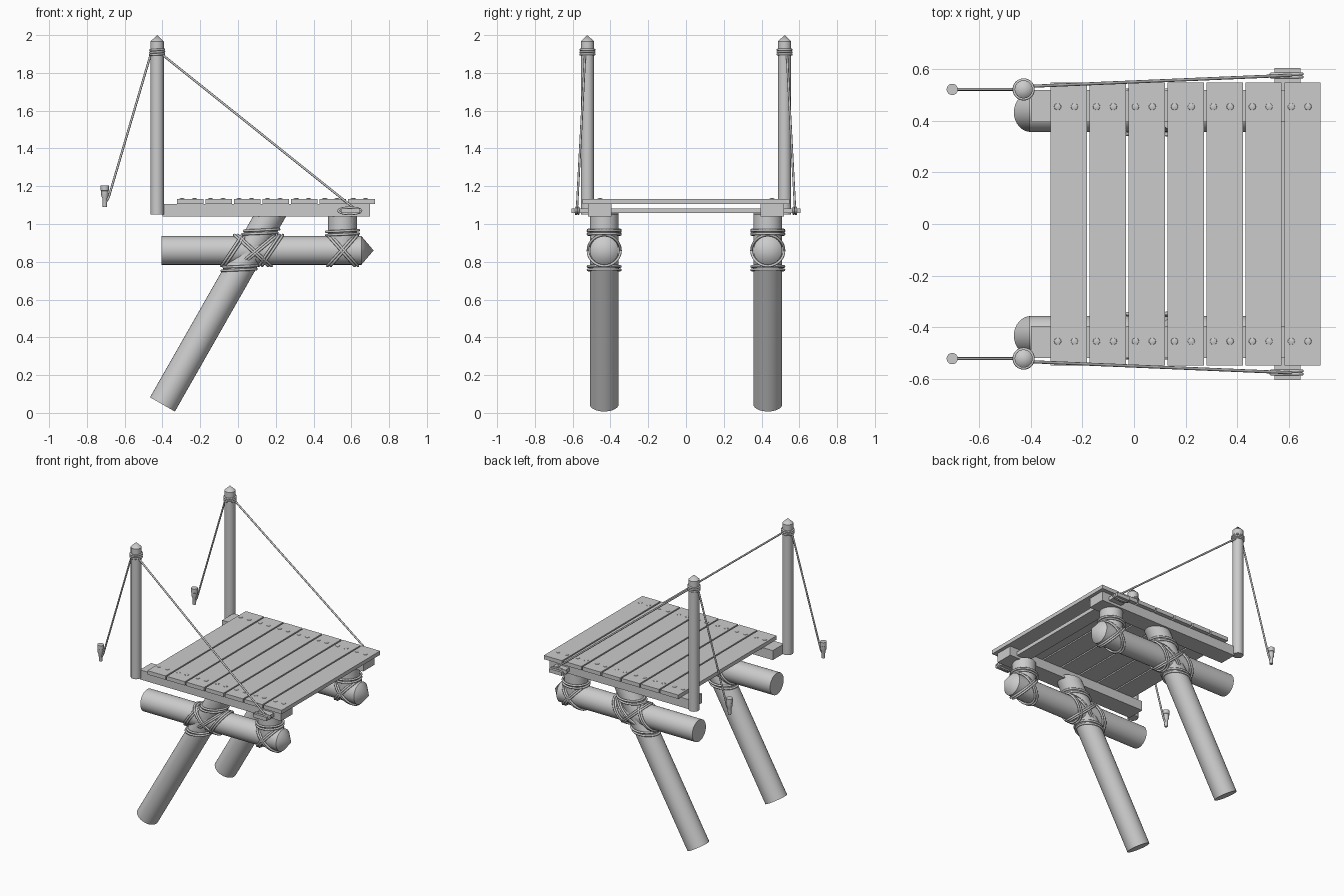
import bpy, bmesh
from math import sin, cos, pi, radians
from mathutils import Vector

cube = bpy.data.objects.get("Cube")
if cube:
    bpy.data.objects.remove(cube)

grey = bpy.data.materials.new("plain_grey")
grey.use_nodes = True
GREY = (0.6, 0.6, 0.6, 1)
grey.diffuse_color = GREY
grey.node_tree.nodes["Principled BSDF"].inputs["Base Color"].default_value = GREY


def finish(name, bm, smooth=True):
    bmesh.ops.recalc_face_normals(bm, faces=bm.faces)
    mesh = bpy.data.meshes.new(name)
    bm.to_mesh(mesh)
    bm.free()
    mesh.materials.append(grey)
    ob = bpy.data.objects.new(name, mesh)
    bpy.context.collection.objects.link(ob)
    if smooth:
        bpy.ops.object.select_all(action='DESELECT')
        ob.select_set(True)
        bpy.context.view_layer.objects.active = ob
        bpy.ops.object.shade_smooth_by_angle(angle=radians(35))
    return ob


def box(name, lo, hi):
    lo, hi = Vector(lo), Vector(hi)
    bm = bmesh.new()
    bmesh.ops.create_cube(bm, size=1)
    bmesh.ops.scale(bm, vec=hi - lo, verts=bm.verts)
    bmesh.ops.translate(bm, vec=(lo + hi) / 2, verts=bm.verts)
    return finish(name, bm, False)


def lathe(name, profile, start, axis, sides=32, cut_z=None):
    """Turn (radius, distance) points around an axis, with an optional level cut."""
    start = Vector(start)
    turn = Vector(axis).to_track_quat('Z', 'Y')
    bm = bmesh.new()
    rings = []
    for r, d in profile:
        rings.append([bm.verts.new(start + turn @ Vector((r * cos(a), r * sin(a), d)))
                      for a in (2 * pi * i / sides for i in range(sides))])
    for a, b in zip(rings, rings[1:]):
        for i in range(sides):
            j = (i + 1) % sides
            bm.faces.new((a[i], a[j], b[j], b[i]))
    bm.faces.new(rings[0])
    bm.faces.new(rings[-1])
    bmesh.ops.remove_doubles(bm, verts=bm.verts, dist=0.0001)
    if cut_z:
        cut = bmesh.ops.bisect_plane(bm, geom=bm.verts[:] + bm.edges[:] + bm.faces[:],
                                     plane_co=(0, 0, cut_z), plane_no=(0, 0, 1), clear_outer=True)
        edges = [e for e in cut["geom_cut"] if isinstance(e, bmesh.types.BMEdge)]
        bmesh.ops.contextual_create(bm, geom=edges)
    return finish(name, bm)


def rope(name, points, radius=0.007, closed=False):
    curve = bpy.data.curves.new(name, 'CURVE')
    curve.dimensions = '3D'
    curve.bevel_depth = radius
    curve.bevel_resolution = 2
    curve.use_fill_caps = True
    spline = curve.splines.new('POLY')
    spline.points.add(len(points) - 1)
    for p, co in zip(spline.points, points):
        p.co = (*co, 1)
    spline.use_cyclic_u = closed
    spline.use_smooth = True
    curve.materials.append(grey)
    ob = bpy.data.objects.new(name, curve)
    bpy.context.collection.objects.link(ob)
    return ob


def loop(name, centre, u, v, radius=0.007):
    """Closed elliptical rope spanned by the half-axes u and v."""
    c, u, v = Vector(centre), Vector(u), Vector(v)
    angles = [2 * pi * i / 36 for i in range(36)]
    return rope(name, [c + u * cos(a) + v * sin(a) for a in angles], radius, True)


# Deck planks with pairs of nails at both ends
for i in range(7):
    x = -0.323 + 0.151 * i
    box(f"plank_{i + 1}", (x, -0.548, 1.106), (x + 0.141, 0.548, 1.133))
    for s in (-1, 1):
        for dx in (0.027, 0.092):
            lathe("nail", [(0.015, 0), (0.013, 0.004), (0.006, 0.006)],
                  (x + dx, 0.455 * s, 1.131), (0, 0, 1), 10)

# Cross bar that holds the rope ends
box("cross_bar", (0.545, -0.605, 1.057), (0.645, 0.605, 1.083))

LOG_Z, R, WRAP = 0.86, 0.076, 0.086
LEG_START, LEG_DIR = Vector((-0.4, 0, 0.045)), Vector((0.495, 0, 0.869))

for s, side in ((-1, "front"), (1, "back")):
    y = 0.433 * s

    # Deck beam
    ys = sorted((0.395 * s, 0.52 * s))
    box(side + "_beam", (-0.4, ys[0], 1.04), (0.7, ys[1], 1.107))

    # Log, slanted leg and short upright
    lathe(side + "_log", [(R, 0), (R, 1.058), (0, 1.123)], (-0.405, y, LOG_Z), (1, 0, 0))
    lathe(side + "_leg", [(R, 0), (R, 1.3)], LEG_START + Vector((0, y, 0)), LEG_DIR, cut_z=1.06)
    lathe(side + "_short_upright", [(R, 0), (R, 0.19)], (0.553, y, LOG_Z), (0, 0, 1))

    # Lashings round the leg and the short upright
    for z in (0.757, 0.775, 0.95, 0.968):
        x = LEG_START.x + (z - LEG_START.z) * LEG_DIR.x / LEG_DIR.z
        loop(side + "_leg_lashing", (x, y, z), (0.092, 0, 0.004), (0, WRAP, 0))
    for z in (0.945, 0.963):
        loop(side + "_upright_lashing", (0.553, y, z), (WRAP, 0, 0.004), (0, WRAP, 0))

    # Lashings round the log, as centre and lean
    for x, lean in ((-0.033, 0.055), (-0.015, 0.055), (0.165, 0.055), (0.183, 0.055),
                    (0.07, -0.09), (0.088, -0.09), (0.095, 0.1), (0.113, 0.1),
                    (0.545, 0.072), (0.563, 0.072), (0.545, -0.072), (0.563, -0.072)):
        loop(side + "_log_lashing", (x, y, LOG_Z), (lean, 0, WRAP - 0.004), (0, WRAP, 0))

    # Pointed post with rope turns near the top
    py = 0.522 * s
    lathe(side + "_post", [(0.035, 0), (0.035, 0.917), (0, 0.95)], (-0.428, py, 1.05), (0, 0, 1), 24)
    for z in (1.898, 1.91, 1.922):
        loop(side + "_post_turn", (-0.428, py, z), (0.037, 0, 0.002), (0, 0.037, 0), 0.006)

    # Stay rope down to the cross bar and its loop
    rope(side + "_stay_rope", [(-0.405, py + 0.012 * s, 1.9), (0.61, 0.577 * s, 1.087)], 0.006)
    for dy in (0.57, 0.582):
        loop(side + "_bar_loop", (0.592, dy * s, 1.07), (0.06, 0, 0), (0, 0, 0.017), 0.006)

    # Hanging rope with a peg
    rope(side + "_hanging_rope", [(-0.46, py, 1.905), (-0.685, py, 1.14), (-0.703, py, 1.11)], 0.006)
    lathe(side + "_peg", [(0.011, 0), (0.013, 0.045), (0.019, 0.06), (0.019, 0.085),
                          (0.022, 0.087), (0.022, 0.115)], (-0.705, py, 1.09), (0, 0, 1), 16)
